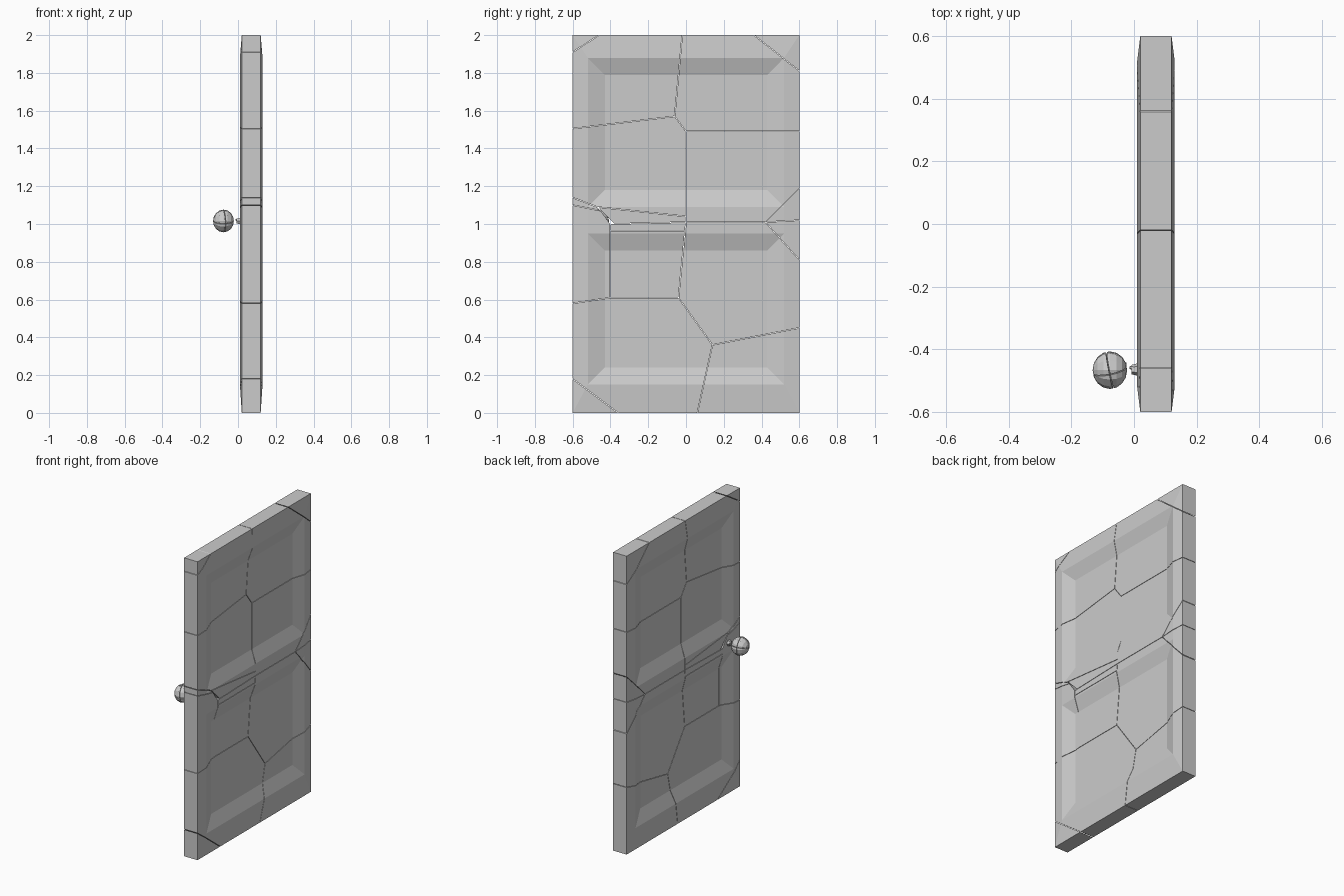
import bpy, bmesh, math
from itertools import product
from mathutils import Vector, Matrix

if "Cube" in bpy.data.objects:
    bpy.data.objects.remove(bpy.data.objects["Cube"])

GAP = 0.0014   # half width of a crack
CX = 0.07      # middle of the door slab in x


def add_object(name, bm):
    bmesh.ops.recalc_face_normals(bm, faces=bm.faces[:])
    me = bpy.data.meshes.new(name)
    bm.to_mesh(me)
    bm.free()
    ob = bpy.data.objects.new(name, me)
    bpy.context.collection.objects.link(ob)
    return ob


def carve(source, planes):
    """Copy of source, cut to the inside of (point, outward normal) planes."""
    bm = source.copy()
    for co, no in planes:
        geom = bm.verts[:] + bm.edges[:] + bm.faces[:]
        bmesh.ops.bisect_plane(bm, geom=geom, dist=1e-6, plane_co=co,
                               plane_no=no, clear_outer=True)
        rim = [e for e in bm.edges if e.is_boundary]
        if rim:
            bmesh.ops.holes_fill(bm, edges=rim, sides=0)
    return bm


def rect(y, z0, z1):
    return [(-y, z0), (y, z0), (y, z1), (-y, z1)]


# Whole two-panel door, both faces with sunken panels
door = bmesh.new()
rims = []
for s in (-1, 1):
    def ring(pts, depth):
        return [door.verts.new((CX + s * depth, y, z)) for y, z in pts]

    def bridge(a, b):
        for i in range(4):
            j = (i + 1) % 4
            door.faces.new((a[i], a[j], b[j], b[i]))

    edge = ring(rect(0.6, 0, 2), 0.05)
    low, high = ring(rect(0.52, 0.15, 0.95), 0.06), ring(rect(0.52, 1.09, 1.88), 0.06)
    low_in, high_in = ring(rect(0.43, 0.24, 0.86), 0.032), ring(rect(0.43, 1.18, 1.79), 0.032)
    for outer, inner in ((low, low_in), (high, high_in)):
        bridge(outer, inner)
        door.faces.new(inner)
    door.faces.new((edge[0], edge[1], low[1], low[0]))
    door.faces.new((edge[3], edge[2], high[2], high[3]))
    door.faces.new((low[3], low[2], high[1], high[0]))
    door.faces.new((edge[1], edge[2], high[2], high[1], low[2], low[1]))
    door.faces.new((edge[0], edge[3], high[3], high[0], low[3], low[0]))
    rims.append(edge)
bridge(*rims)
bmesh.ops.recalc_face_normals(door, faces=door.faces[:])

# Crack layout: convex cells in (y, z)
A, B, C, D, E = (-.06, 1.57), (0, 1.49), (0, 1.01), (-.04, .61), (.14, .36)
F, G, H, K = (-.47, 1.09), (-.45, 1.07), (-.4, 1.0), (-.4, .61)
R = (.42, 1.01)
cells = {
    "corner_shard_top_left": [(-.6, 1.91), (-.46, 2), (-.6, 2)],
    "corner_shard_top_right": [(.36, 2), (.6, 1.81), (.6, 2)],
    "corner_shard_bottom_left": [(-.6, 0), (-.36, 0), (-.6, .18)],
    "door_piece_top_left": [(-.6, 1.505), A, (-.02, 2), (-.46, 2), (-.6, 1.91)],
    "door_piece_top_right": [A, B, (.6, 1.49), (.6, 1.81), (.36, 2), (-.02, 2)],
    "door_piece_mid_left": [(-.6, 1.505), A, B, (0, 1.04), F, (-.6, 1.14)],
    "door_piece_mid_right": [B, (.6, 1.49), (.6, 1.19), R, C],
    "side_wedge_upper": [R, (.6, 1.02), (.6, 1.19)],
    "side_wedge_lower": [R, (.6, 1.02), (.6, .81)],
    "rail_shard": [F, (0, 1.04), C, H, G],
    "edge_splinter": [(-.6, 1.14), F, G, (-.6, 1.10)],
    "rail_splinter": [H, C, (-.005, .965), (-.4, .965)],
    "door_piece_low_edge": [(-.6, 1.10), G, H, K, (-.6, .58)],
    "door_piece_low_left": [(-.4, .965), (-.005, .965), D, K],
    "door_piece_low_right": [C, R, (.6, .81), (.6, .45), E, D],
    "door_piece_bottom_left": [(-.6, .58), K, D, E, (.06, 0), (-.36, 0), (-.6, .18)],
    "door_piece_bottom_right": [E, (.6, .45), (.6, 0), (.06, 0)],
}


def on_border(p, q):
    return (p[0] == q[0] and abs(p[0]) == .6) or (p[1] == q[1] and p[1] in (0, 2))


for name, pts in cells.items():
    mid = sum((Vector((CX, *p)) for p in pts), Vector()) / len(pts)
    planes = []
    for p, q in zip(pts, pts[1:] + pts[:1]):
        if on_border(p, q):
            continue
        co = Vector((CX, *p))
        no = Vector((0, q[1] - p[1], p[0] - q[0])).normalized()
        if no.dot(co - mid) < 0:
            no = -no
        planes.append((co - no * GAP, no))
    add_object(name, carve(door, planes))
door.free()

# Faceted round knob, cracked in eight pieces
knob_at = Vector((-0.077, -0.467, 1.016))
knob = bmesh.new()
bmesh.ops.create_uvsphere(knob, u_segments=12, v_segments=8, radius=0.06,
                          matrix=Matrix.Translation(knob_at)
                          @ Matrix.Rotation(math.pi / 2, 4, 'Y')
                          @ Matrix.Diagonal((1, 1, 0.92, 1)))
tilt = Matrix.Rotation(0.25, 3, 'X') @ Matrix.Rotation(0.2, 3, 'Z')
for i, signs in enumerate(product((-1, 1), repeat=3)):
    planes = []
    for axis, sg in enumerate(signs):
        no = tilt @ Vector([sg if k == axis else 0 for k in range(3)])
        planes.append((knob_at - no * GAP, no))
    add_object(f"knob_piece_{i + 1}", carve(knob, planes))
knob.free()


# Broken remains of the knob stem
def stem(name, x0, x1, r0, r1, y, z):
    bm = bmesh.new()
    bmesh.ops.create_cone(bm, cap_ends=True, segments=6, radius1=r0, radius2=r1,
                          depth=x1 - x0,
                          matrix=Matrix.Translation(((x0 + x1) / 2, y, z))
                          @ Matrix.Rotation(math.pi / 2, 4, 'Y'))
    add_object(name, bm)


stem("stem_stub", -0.008, 0.02, 0.015, 0.022, -0.465, 1.016)
stem("stem_chip", -0.014, -0.002, 0.004, 0.008, -0.459, 1.022)
stem("knob_chip", -0.04, -0.024, 0.02, 0.012, -0.455, 1.012)
